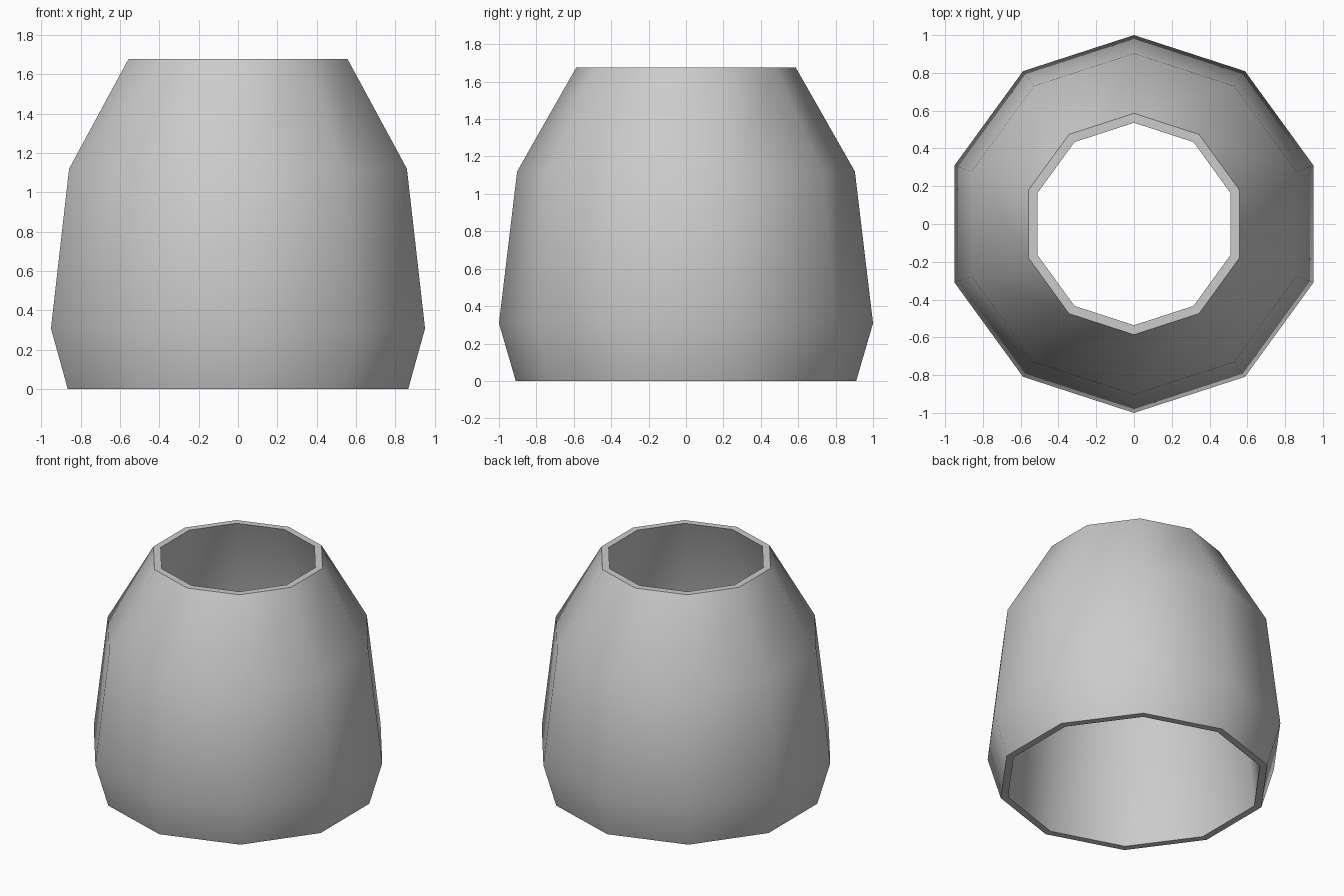
import bpy, bmesh
from math import pi, sin, cos, radians

if "Cube" in bpy.data.objects:
    bpy.data.objects.remove(bpy.data.objects["Cube"], do_unlink=True)

SIDES = 10

# Closed wall section (radius, height): bulging outside, gently domed bore
outside = [(0.91, 0.0), (1.0, 0.308), (0.903, 1.12), (0.586, 1.677)]
bore = [(0.536, 1.677), (0.755, 1.12), (0.86, 0.0)]
section = outside + bore

# Matte grey
grey = bpy.data.materials.new("light_grey")
grey.use_nodes = True
colour = (0.6, 0.6, 0.6, 1.0)
grey.diffuse_color = colour
grey.node_tree.nodes["Principled BSDF"].inputs["Base Color"].default_value = colour

# Hollow ten-sided sleeve with a corner towards the front
bm = bmesh.new()
rings = []
for r, z in section:
    angles = [2 * pi * i / SIDES - pi / 2 for i in range(SIDES)]
    rings.append([bm.verts.new((r * cos(a), r * sin(a), z)) for a in angles])
for k, ring in enumerate(rings):
    upper = rings[(k + 1) % len(rings)]
    for i in range(SIDES):
        j = (i + 1) % SIDES
        bm.faces.new((ring[i], ring[j], upper[j], upper[i]))
bmesh.ops.recalc_face_normals(bm, faces=bm.faces)

mesh = bpy.data.meshes.new("tapered_sleeve")
bm.to_mesh(mesh)
bm.free()
mesh.materials.append(grey)
sleeve = bpy.data.objects.new("tapered_sleeve", mesh)
bpy.context.collection.objects.link(sleeve)

# Smooth walls, crisp rims
bpy.ops.object.select_all(action="DESELECT")
sleeve.select_set(True)
bpy.context.view_layer.objects.active = sleeve
bpy.ops.object.shade_smooth_by_angle(angle=radians(50))
